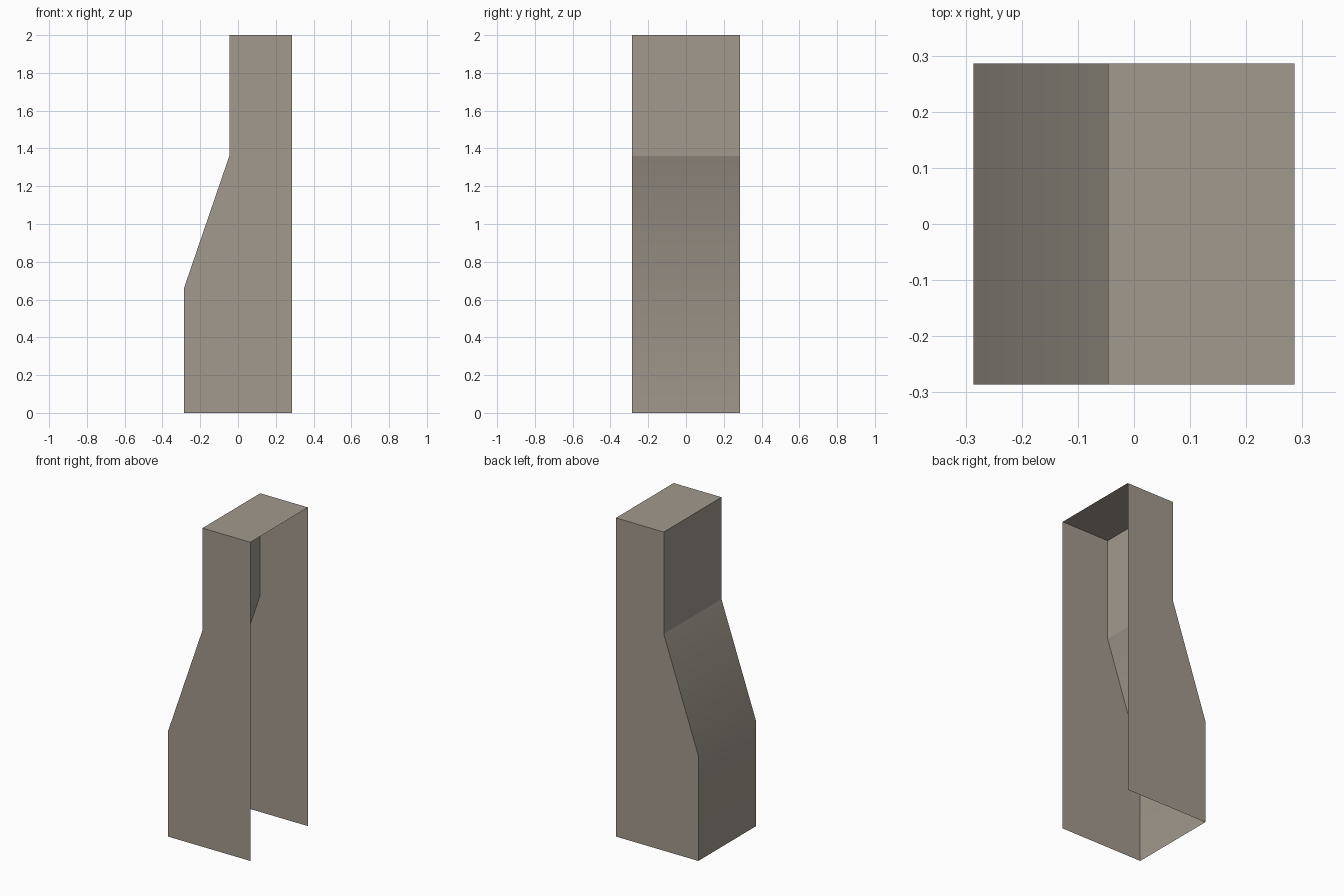
import bpy
import bmesh
from mathutils import Vector

cube = bpy.data.objects.get("Cube")
if cube:
    bpy.data.objects.remove(cube, do_unlink=True)

HALF = 0.286          # half width and half depth
TOP = 2.0

# Warm grey sheet material
mat = bpy.data.materials.new("warm_grey")
mat.use_nodes = True
colour = (0.36, 0.32, 0.27, 1)
mat.diffuse_color = colour
mat.node_tree.nodes["Principled BSDF"].inputs["Base Color"].default_value = colour

# Side profile: open bottom at left, shoulder, neck, top, open right side
profile = [(-HALF, 0), (-HALF, 0.66), (-0.046, 1.36),
           (-0.046, TOP), (HALF, TOP), (HALF, 0)]

bm = bmesh.new()
front = [bm.verts.new((x, -HALF, z)) for x, z in profile]
back = [bm.verts.new((x, HALF, z)) for x, z in profile]

# Front and back panels
bm.faces.new(reversed(front))
bm.faces.new(back)

# Folded sheet between them: lower wall, slope, upper wall, top
for i in range(len(profile) - 2):
    bm.faces.new((front[i], front[i + 1], back[i + 1], back[i]))

# Face everything away from the middle of the shell
centre = Vector((0.1, 0, 1))
bm.normal_update()
for face in bm.faces:
    face.smooth = True
    if face.normal.dot(face.calc_center_median() - centre) < 0:
        face.normal_flip()

# Every fold is crisp except the soft bend at the foot of the slope
soft = bm.edges.get((front[1], back[1]))
for edge in bm.edges:
    edge.smooth = edge is soft

mesh = bpy.data.meshes.new("chimney_shell")
bm.to_mesh(mesh)
bm.free()
mesh.materials.append(mat)
shell = bpy.data.objects.new("chimney_shell", mesh)
bpy.context.collection.objects.link(shell)
